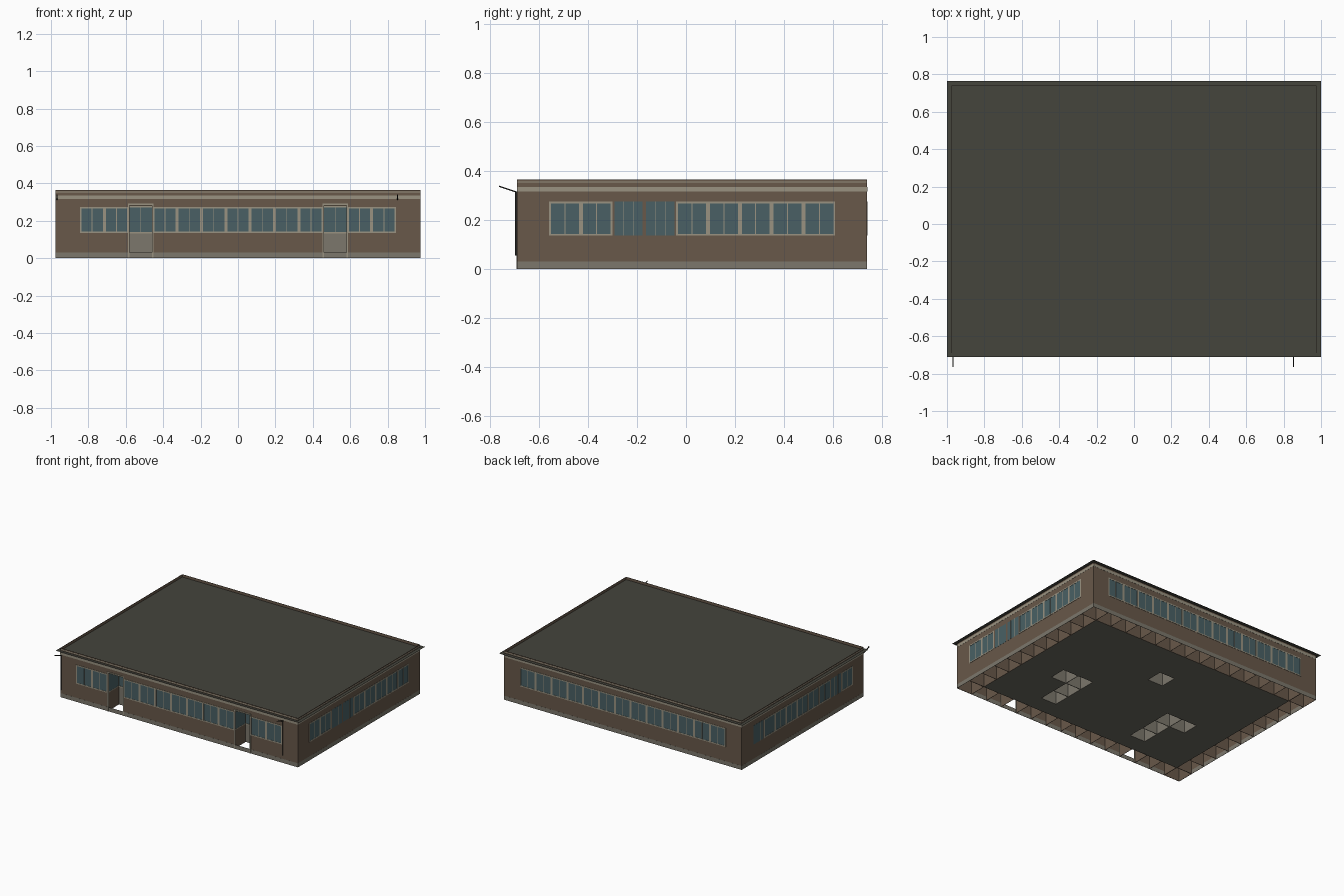
import bpy, bmesh
from mathutils import Vector

cube = bpy.data.objects.get("Cube")
if cube:
    bpy.data.objects.remove(cube)

COLOURS = {
    "brown_wall": (0.138, 0.098, 0.068),
    "cream_trim": (0.32, 0.29, 0.22),
    "grey_stone": (0.2, 0.186, 0.15),
    "teal_glass": (0.068, 0.118, 0.13),
    "dark_roof": (0.058, 0.058, 0.046),
    "grey_floor": (0.15, 0.145, 0.115),
    "black_metal": (0.015, 0.015, 0.014),
}
MATS = {}
for name, rgb in COLOURS.items():
    m = bpy.data.materials.new(name)
    m.use_nodes = True
    m.diffuse_color = (*rgb, 1)
    bsdf = m.node_tree.nodes["Principled BSDF"]
    bsdf.inputs["Base Color"].default_value = (*rgb, 1)
    bsdf.inputs["Roughness"].default_value = 0.9
    MATS[name] = m

# Each part collects its pieces in one bmesh
parts = {}


def part(name, mat):
    if name not in parts:
        parts[name] = (bmesh.new(), mat)
    return parts[name][0]


def sheet(bm, ring):
    """Single flat face."""
    bm.faces.new([bm.verts.new(p) for p in ring])


def prism(bm, ring, extrude):
    """Solid from a four-cornered ring swept along a vector."""
    low = [bm.verts.new(p) for p in ring]
    high = [bm.verts.new(Vector(p) + extrude) for p in ring]
    bm.faces.new(low)
    bm.faces.new(high)
    for i in range(4):
        j = (i + 1) % 4
        bm.faces.new((low[i], low[j], high[j], high[i]))


CELL, X, Y0, Y1 = 0.13, 0.975, -0.69, 0.74
SILL, HEAD, TOP, PLINTH, DOOR_TOP = 0.135, 0.275, 0.365, 0.03, 0.287
ROOF = 0.345
UP = Vector((0, 0, 1))


class Side:
    """Local frame of one facade: u runs along it, d points outwards."""

    def __init__(self, origin, along, out):
        self.o, self.u, self.n = Vector(origin), Vector(along), Vector(out)

    def slab(self, name, mat, u, d, z):
        ring = [self.o + self.u * a + self.n * b + UP * z[0]
                for a, b in ((u[0], d[0]), (u[1], d[0]), (u[1], d[1]), (u[0], d[1]))]
        prism(part(name, mat), ring, UP * (z[1] - z[0]))


def window(s, a, framed):
    b = a + CELL
    gap = 0 if framed else 0.007
    s.slab("window_glass", "teal_glass", (a + gap, b - gap), (0, 0.0006), (SILL, HEAD))
    if framed:
        w, front = 0.008, (0, 0.002)
        for u in ((a, a + w), (b - w, b)):
            s.slab("window_frames", "cream_trim", u, front, (SILL, HEAD))
        for z in ((SILL, SILL + w), (HEAD - w, HEAD)):
            s.slab("window_frames", "cream_trim", (a + w, b - w), front, z)
        bars, h = [a + CELL / 2], 0.002
    else:
        bars, h = [a + CELL / 3, a + 2 * CELL / 3], 0.001
    for c in bars:
        s.slab("window_bars", "cream_trim", (c - h, c + h), (0, 0.0014), (SILL, HEAD))


def alcove(s, a):
    b, back = a + CELL, (-CELL - 0.004, -CELL)
    # side walls with glazed, framed upper halves
    for u, g, f in (((a - 0.002, a), (a, a + 0.001), (a, a + 0.002)),
                    ((b, b + 0.002), (b - 0.001, b), (b - 0.002, b))):
        s.slab("alcove_walls", "brown_wall", u, (-CELL, 0), (0, DOOR_TOP))
        s.slab("alcove_glass", "teal_glass", g, (-CELL + 0.008, -0.008), (SILL, HEAD))
        for z in (SILL, HEAD - 0.006):
            s.slab("alcove_frames", "cream_trim", f, (-CELL + 0.008, -0.008), (z, z + 0.006))
    # recessed door: solid panel below, glass above
    s.slab("door_panel", "grey_stone", (a, b), back, (0, SILL))
    s.slab("door_glass", "teal_glass", (a, b), back, (SILL, HEAD))
    s.slab("alcove_walls", "brown_wall", (a, b), back, (HEAD, DOOR_TOP))
    s.slab("alcove_ceiling", "brown_wall", (a, b), (-CELL, 0), (DOOR_TOP, DOOR_TOP + 0.003))
    mid = (a + b) / 2
    s.slab("door_bars", "cream_trim", (mid - 0.002, mid + 0.002), (-CELL, -CELL + 0.003), (SILL, HEAD))
    for z in (SILL, HEAD):
        s.slab("door_bars", "cream_trim", (a, b), (-CELL, -CELL + 0.003), (z - 0.004, z + 0.004))
    # trim round the opening
    for u in ((a - 0.004, a + 0.005), (b - 0.005, b + 0.004)):
        s.slab("door_trim", "cream_trim", u, (-0.004, 0.003), (0, DOOR_TOP + 0.005))
    s.slab("door_trim", "cream_trim", (a, b), (-0.004, 0.003), (DOOR_TOP - 0.004, DOOR_TOP + 0.005))


def facade(s, count, doors=(), frameless=()):
    skin = (-0.001, 0)
    for k in range(count):
        a, b = k * CELL, (k + 1) * CELL
        s.slab("plinth", "grey_stone", (a, b), (-0.001, 0.0005), (0, PLINTH))
        if k in doors:
            s.slab("walls", "brown_wall", (a, b), skin, (DOOR_TOP, TOP))
            alcove(s, a)
            continue
        s.slab("walls", "brown_wall", (a, b), skin, (PLINTH, TOP))
        if 0 < k < count - 1:
            window(s, a, k not in frameless)
        # hollow bay behind the wall, open at the bottom
        s.slab("bay_walls", "brown_wall", (a, b), (-CELL, -CELL + 0.002), (0.001, SILL))
        s.slab("bay_walls", "brown_wall", (a, a + 0.002), (-CELL, -0.004), (0.001, SILL))
        s.slab("bay_ceiling", "brown_wall", (a, b), (-CELL, -0.004), (SILL, SILL + 0.002))
    length = count * CELL
    s.slab("cornice_band", "cream_trim", (0, length), (0, 0.001), (0.316, 0.335))
    s.slab("parapet_line", "cream_trim", (0, length), (0, 0.0006), (0.352, 0.357))


# Four facades
facade(Side((-X, Y0, 0), (1, 0, 0), (0, -1, 0)), 15, doors=(3, 11))
facade(Side((-X, Y1, 0), (1, 0, 0), (0, 1, 0)), 15)
facade(Side((X, Y0, 0), (0, 1, 0), (1, 0, 0)), 11, frameless=(3, 4))
facade(Side((-X, Y0, 0), (0, 1, 0), (-1, 0, 0)), 11, frameless=(2, 9))

# Flat roof sheet, set just below the parapet, with a small overhang
sheet(part("roof", "dark_roof"),
      [(-1, -0.71, ROOF), (1, -0.71, ROOF), (1, 0.765, ROOF), (-1, 0.765, ROOF)])

# Inner floor with hollow blocks, counted from the back right corner
holes = {(7, 3), (3, 6), (4, 6), (4, 7), (4, 8), (10, 6), (11, 6), (10, 7), (10, 8)}
for i in range(1, 14):
    for j in range(1, 10):
        x1, y1 = X - i * CELL, Y1 - j * CELL
        x0, y0 = x1 - CELL, y1 - CELL
        corners = [(x0, y0), (x1, y0), (x1, y1), (x0, y1)]
        if (i, j) not in holes:
            prism(part("floor", "grey_floor"), [(x, y, 0.001) for x, y in corners], UP * 0.003)
            continue
        prism(part("block_tops", "grey_floor"), [(x, y, 0.1) for x, y in corners], UP * 0.002)
        for (ax, ay), (bx, by) in zip(corners, corners[1:] + corners[:1]):
            inward = Vector((ay - by, bx - ax, 0)).normalized() * 0.002
            prism(part("block_sides", "grey_stone"),
                  [(ax, ay, 0.001), (bx, by, 0.001), (bx, by, 0.1), (ax, ay, 0.1)], inward)

# Flat rain pipes and their angled spouts on the front
for x in (-0.967, 0.853):
    sheet(part("rain_pipes", "black_metal"),
          [(x, -0.69, 0.055), (x, -0.698, 0.055), (x, -0.698, 0.315), (x, -0.69, 0.315)])
    prism(part("rain_spouts", "black_metal"),
          [(x - 0.003, -0.69, 0.31), (x - 0.003, -0.765, 0.335),
           (x - 0.003, -0.765, 0.34), (x - 0.003, -0.69, 0.315)],
          Vector((0.006, 0, 0)))

for name, (bm, mat) in parts.items():
    bmesh.ops.recalc_face_normals(bm, faces=bm.faces)
    mesh = bpy.data.meshes.new(name)
    bm.to_mesh(mesh)
    bm.free()
    mesh.materials.append(MATS[mat])
    bpy.context.scene.collection.objects.link(bpy.data.objects.new(name, mesh))
